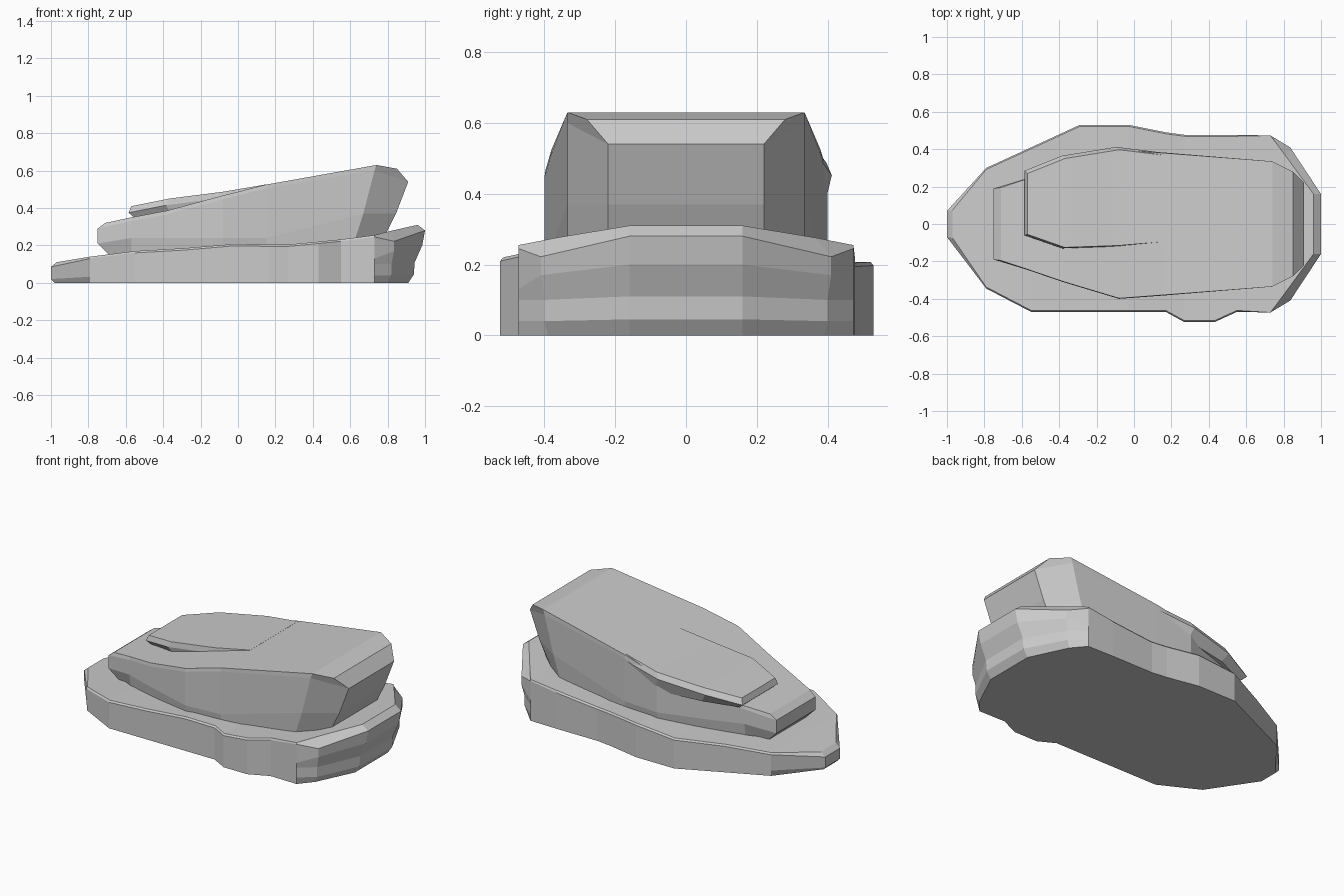
import bpy
import bmesh

if "Cube" in bpy.data.objects:
    bpy.data.objects.remove(bpy.data.objects["Cube"])


def skin(name, columns):
    """Closed solid from columns along x; each column lists levels
    (x, y_front, y_back, z) from the bottom up."""
    bm = bmesh.new()
    front = [[bm.verts.new((x, a, z)) for x, a, b, z in c] for c in columns]
    back = [[bm.verts.new((x, b, z)) for x, a, b, z in c] for c in columns]
    levels = len(columns[0])
    for i in range(len(columns) - 1):
        for side in (front, back):
            for k in range(levels - 1):
                bm.faces.new((side[i][k], side[i + 1][k],
                              side[i + 1][k + 1], side[i][k + 1]))
        for k in (0, levels - 1):
            bm.faces.new((front[i][k], front[i + 1][k],
                          back[i + 1][k], back[i][k]))
    for i in (0, -1):
        for k in range(levels - 1):
            bm.faces.new((front[i][k], front[i][k + 1],
                          back[i][k + 1], back[i][k]))
    bmesh.ops.recalc_face_normals(bm, faces=bm.faces)
    mesh = bpy.data.meshes.new(name)
    bm.to_mesh(mesh)
    bm.free()
    obj = bpy.data.objects.new(name, mesh)
    bpy.context.collection.objects.link(obj)
    return obj


def sym(points):
    """Column mirrored across y = 0 from (x, half_width, z) levels."""
    return [(x, -w, w, z) for x, w, z in points]


# Base: blunt nose, asymmetric flanks, stepped rear bumper
base = [sym([(-.98, .06, 0), (-1, .07, .02), (-1, .07, .04),
             (-1, .07, .06), (-1, .07, .085), (-.97, .075, .11)])]
for x, a, b, z in [(-.79, -.345, .30, .14), (-.55, -.47, .41, .17),
                   (-.29, -.47, .53, .185), (-.03, -.47, .53, .207),
                   (.17, -.47, .49, .205), (.27, -.525, .477, .205),
                   (.43, -.525, .477, .22), (.55, -.47, .477, .232)]:
    col = [(x, a, b, (z - .01) * k / 4) for k in range(5)]
    base.append(col + [(x, a + .008, b - .008, z)])
base.append(sym([(.73, .473, z) for z in (0, .04, .10, .13, .245, .255)]))
base.append(sym([(.80, .39, 0), (.82, .40, .04), (.82, .40, .10),
                 (.835, .41, .17), (.835, .41, .222), (.81, .365, .276)]))
base.append(sym([(.91, .16, 0), (.94, .16, .045), (.945, .16, .11),
                 (.985, .16, .20), (1, .16, .28), (.96, .16, .31)]))
skin("base", base)

# Upper body: wedge rising to the rear, with a chamfered overhanging back
body = [sym([(-.66, .17, .12), (-.75, .19, .21),
             (-.75, .19, .29), (-.71, .195, .32)])]
for x, w, z in [(-.57, .245, .35), (-.38, .31, .386),
                (-.08, .40, .467), (.15, .383, .525)]:
    body.append(sym([(x, w - .02, .12), (x, w, .24),
                     (x, w, z - .02), (x, w - .003, z)]))
body.append(sym([(.59, .335, .12), (.67, .335, .37),
                 (.73, .335, .60), (.74, .335, .63)]))
body.append(sym([(.72, .22, .12), (.845, .22, .37),
                 (.91, .22, .54), (.85, .28, .61)]))
skin("upper_body", body)

# Raised panel set off-centre on the front of the upper body
panel = []
for x, a, b, low, top in [(-.57, -.06, .285, .345, .41),
                          (-.37, -.13, .365, .36, .45),
                          (-.08, -.12, .412, .37, .487),
                          (.15, -.10, .384, .45, .526)]:
    panel.append([(x + .02, a + .02, b - .02, low),
                  (x - .015, a, b, top - .035),
                  (x, a + .005, b - .015, top)])
skin("raised_panel", panel)
